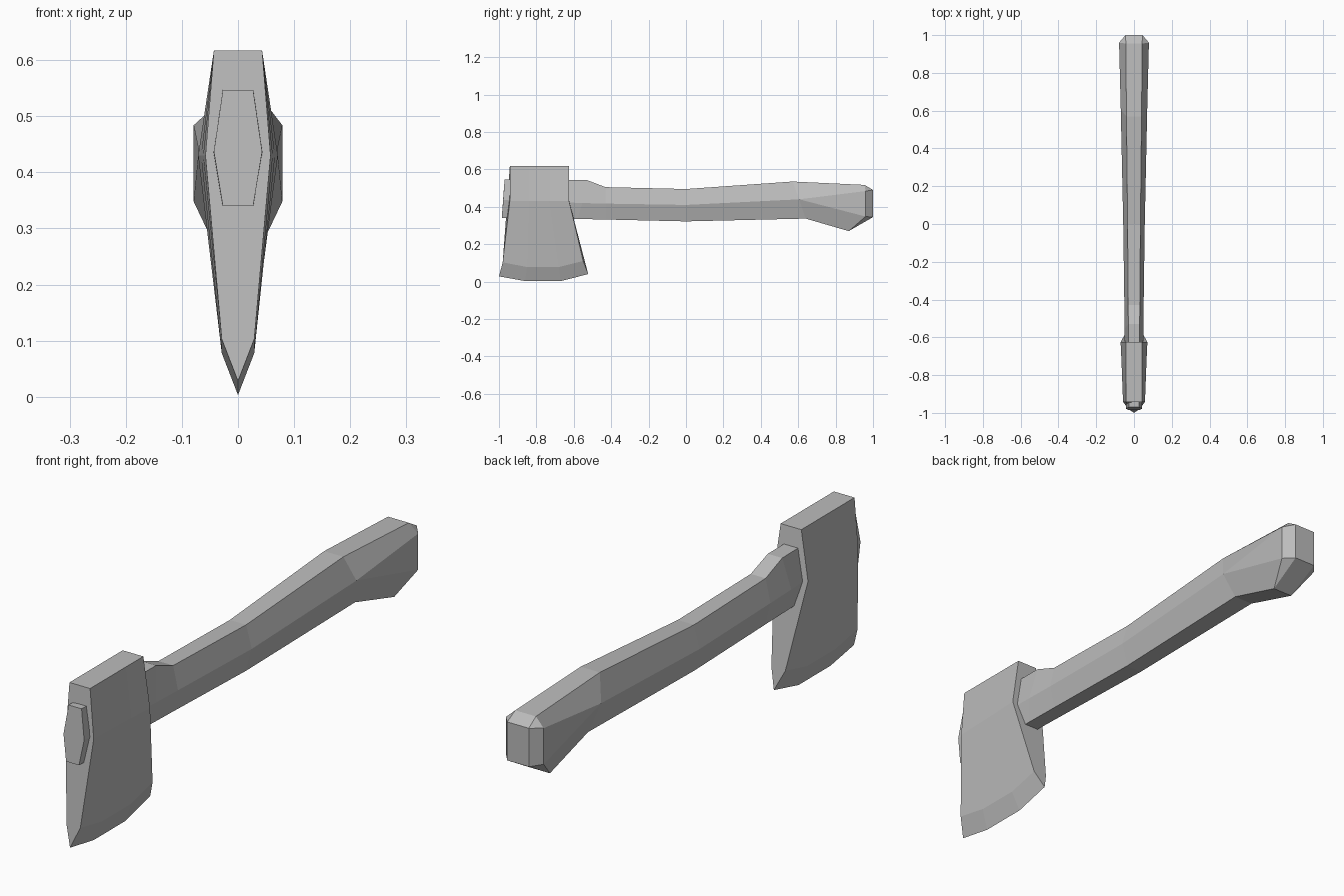
import bpy
import bmesh

default_cube = bpy.data.objects.get("Cube")
if default_cube:
    bpy.data.objects.remove(default_cube)

grey = bpy.data.materials.new("plain grey")
grey.use_nodes = True
grey.diffuse_color = (0.5, 0.5, 0.5, 1)
grey.node_tree.nodes["Principled BSDF"].inputs["Base Color"].default_value = grey.diffuse_color


def loft(name, half_sections):
    """Mirror each half section in x, bridge neighbouring sections and cap both ends."""
    bm = bmesh.new()
    rings = []
    for half in half_sections:
        mirrored = [(-x, y, z) for x, y, z in reversed(half)]
        rings.append([bm.verts.new(point) for point in half + mirrored])
    for near, far in zip(rings, rings[1:]):
        count = len(near)
        for i in range(count):
            j = (i + 1) % count
            bm.faces.new((near[i], near[j], far[j], far[i]))
    bm.faces.new(rings[0])
    bm.faces.new(rings[-1])
    bmesh.ops.remove_doubles(bm, verts=bm.verts, dist=0.0005)
    bmesh.ops.recalc_face_normals(bm, faces=bm.faces)
    mesh = bpy.data.meshes.new(name)
    bm.to_mesh(mesh)
    bm.free()
    mesh.materials.append(grey)
    part = bpy.data.objects.new(name, mesh)
    bpy.context.collection.objects.link(part)
    return part


def hexagon(y, top, middle, bottom, flat, wide, lean=0):
    """Half of a six-sided shaft section, its side corner doubled so it can split."""
    corner = (wide, y + lean / 2, middle)
    return [(flat, y + lean, top), corner, corner, (flat, y, bottom)]


# Shaft: swelling behind the head, narrow waist, then a flared grip
handle_sections = [
    hexagon(-0.985, 0.547, 0.437, 0.34, 0.027, 0.043, lean=0.015),
    hexagon(-0.58, 0.543, 0.42, 0.335, 0.03, 0.05, lean=0.05),
    hexagon(-0.43, 0.505, 0.417, 0.332, 0.031, 0.051),
    hexagon(0, 0.495, 0.41, 0.322, 0.034, 0.057),
    hexagon(0.64, 0.535, 0.44, 0.337, 0.04, 0.07, lean=-0.07),
    # Flared knob, where the side corner splits into a tall side
    [(0.043, 0.955, 0.517), (0.079, 0.96, 0.484), (0.079, 0.96, 0.348), (0.042, 0.87, 0.27)],
    # Chamfered butt
    [(0.045, 1, 0.49), (0.045, 1, 0.49), (0.045, 1, 0.345), (0.045, 1, 0.345)],
]
loft("handle", handle_sections)


def blade_column(y_top, y_bevel, y_edge, z_bevel, z_edge, cheek):
    """Half of a head section: poll, cheek, bevel shoulder and cutting edge."""
    return [
        (0.043, y_top, 0.617),
        (cheek, y_top, 0.43),
        (0.029, y_bevel, z_bevel),
        (0, y_edge, z_edge),
    ]


# Head: flat poll, widest at the shaft, flared curved cutting edge
loft("axe_head", [
    blade_column(-0.942, -0.98, -1, 0.103, 0.028, 0.058),
    blade_column(-0.84, -0.85, -0.86, 0.078, 0.003, 0.062),
    blade_column(-0.73, -0.68, -0.67, 0.078, 0.003, 0.066),
    blade_column(-0.625, -0.55, -0.523, 0.11, 0.04, 0.071),
])
